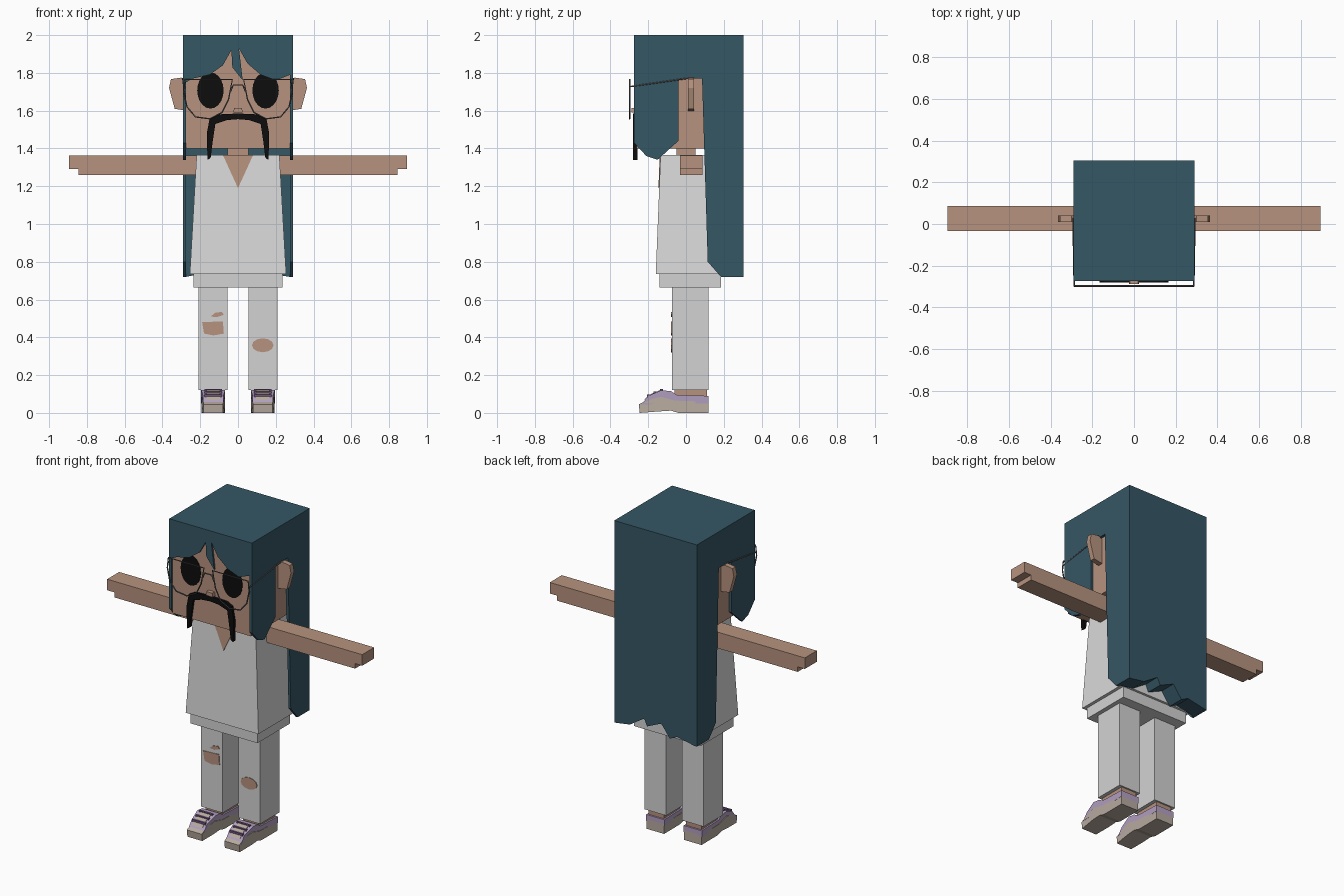
import bpy, bmesh, math
from mathutils import Vector

if "Cube" in bpy.data.objects:
    bpy.data.objects.remove(bpy.data.objects["Cube"], do_unlink=True)


def material(name, r, g, b):
    m = bpy.data.materials.new(name)
    m.use_nodes = True
    m.diffuse_color = (r, g, b, 1)
    m.node_tree.nodes["Principled BSDF"].inputs["Base Color"].default_value = (r, g, b, 1)
    return m


skin = material("skin", .47, .29, .21)
teal = material("hair_teal", .036, .095, .13)
white = material("shirt_white", .70, .70, .70)
cloth = material("trouser_grey", .65, .65, .65)
black = material("black", .004, .004, .004)
metal = material("frame_grey", .11, .11, .11)
beige = material("shoe_beige", .48, .41, .35)
lilac = material("shoe_lilac", .45, .35, .54)
plum = material("lace_plum", .16, .09, .20)


def finish(name, bm, mat):
    bmesh.ops.recalc_face_normals(bm, faces=bm.faces)
    mesh = bpy.data.meshes.new(name)
    bm.to_mesh(mesh)
    bm.free()
    mesh.materials.append(mat)
    ob = bpy.data.objects.new(name, mesh)
    bpy.context.collection.objects.link(ob)
    return ob


def prism(name, pts, axis, lo, hi, mat):
    """Extrude a flat outline along x (points are y, z) or y (points are x, z)."""
    bm = bmesh.new()
    place = (lambda p, d: (d, *p)) if axis == "x" else (lambda p, d: (p[0], d, p[1]))
    face = bm.faces.new([bm.verts.new(place(p, lo)) for p in pts])
    ext = bmesh.ops.extrude_face_region(bm, geom=[face])
    step = Vector(place((0, 0), hi - lo))
    bmesh.ops.translate(bm, vec=step, verts=[v for v in ext["geom"] if isinstance(v, bmesh.types.BMVert)])
    return finish(name, bm, mat)


def box(name, x, y, z, mat, top=(1, 1)):
    """Box from ranges; top scales the upper face."""
    bm = bmesh.new()
    bmesh.ops.create_cube(bm, size=1)
    for v in bm.verts:
        sx, sy = top if v.co.z > 0 else (1, 1)
        v.co = (sum(x) / 2 + v.co.x * (x[1] - x[0]) * sx,
                sum(y) / 2 + v.co.y * (y[1] - y[0]) * sy,
                sum(z) / 2 + v.co.z * (z[1] - z[0]))
    return finish(name, bm, mat)


def wire(name, pts, closed, mat=metal, radius=.004):
    cu = bpy.data.curves.new(name, "CURVE")
    cu.dimensions = "3D"
    cu.bevel_depth = radius
    cu.bevel_resolution = 1
    sp = cu.splines.new("POLY")
    sp.points.add(len(pts) - 1)
    for p, co in zip(sp.points, pts):
        p.co = (*co, 1)
    sp.use_cyclic_u = closed
    cu.materials.append(mat)
    ob = bpy.data.objects.new(name, cu)
    bpy.context.collection.objects.link(ob)
    return ob


def oval(cx, cz, rx, rz, n=20):
    return [(cx + rx * math.cos(math.tau * i / n), cz + rz * math.sin(math.tau * i / n)) for i in range(n)]


def span(s, a, b):
    return tuple(sorted((s * a, s * b)))


# Head, neck and torso
FACE = -.263
box("head", (-.274, .274), (FACE, .2), (1.4, 1.95), skin)
box("neck", (-.055, .055), (-.05, .05), (1.34, 1.41), skin)
box("shirt", (-.255, .255), (-.16, .2), (.735, 1.365), white, top=(.86, .86))
box("shirt_hem", (-.235, .235), (-.14, .185), (.665, .74), cloth)
neckline = prism("neckline_skin", [(-.08, 1.365), (.08, 1.365), (0, 1.19)], "y", -.004, .002, skin)
for v in neckline.data.vertices:
    v.co.y += -.135 - .025 * (1.365 - v.co.z) / .63

# Hair: crown, fringe, long back panel with ragged hem
box("hair_crown", (-.276, .276), (-.274, .304), (1.94, 2), teal)
prism("hair_fringe", [(-.276, 2), (-.276, 1.75), (-.24, 1.77), (-.15, 1.79), (-.08, 1.84),
                      (-.035, 1.92), (-.03, 1.83), (.025, 1.76), (.005, 1.93), (.05, 1.85),
                      (.12, 1.79), (.2, 1.76), (.276, 1.79), (.276, 2)], "y", -.275, FACE + .003, teal)
prism("hair_back", [(-.276, 2), (-.276, .72), (-.15, .745), (-.1, .72), (-.04, .80), (.06, .755),
                    (.08, .80), (.18, .735), (.276, .72), (.276, 2)], "y", .2, .305, teal)

# Face
prism("nose", [(-.025, 1.59), (.025, 1.59), (.02, 1.615), (-.02, 1.615)], "y", -.288, FACE, skin)
half = [(.11, 1.58), (.15, 1.56), (.165, 1.48), (.165, 1.43), (.16, 1.34), (.145, 1.35),
        (.135, 1.43), (.12, 1.53), (.06, 1.55)]
prism("moustache", [(0, 1.585)] + half + [(0, 1.555)] + [(-x, z) for x, z in reversed(half)],
      "y", -.28, -.256, black)

side_hair = [(-.275, 2), (-.275, 1.43), (-.21, 1.36), (-.15, 1.34), (-.04, 1.44), (-.04, 1.77),
             (.085, 1.77), (.115, .8), (.185, .72), (.305, .72), (.305, 2)]
ear = [(.26, 1.75), (.30, 1.775), (.355, 1.767), (.365, 1.72), (.335, 1.61), (.26, 1.597)]
lens = [(.03, 1.765), (.05, 1.66), (.085, 1.59), (.15, 1.557), (.225, 1.567), (.27, 1.62),
        (.287, 1.7), (.28, 1.765)]
shoe_sole = [(-.245, 0), (-.25, .045), (-.2, .07), (-.13, .085), (-.06, .065), (.12, .06),
             (.12, 0), (-.04, 0), (-.08, .012), (-.14, .008)]
shoe_top = [(-.235, .045), (-.2, .09), (-.13, .12), (-.08, .115), (-.05, .095), (.12, .09), (.12, .05)]

for s, side in ((1, "left"), (-1, "right")):
    prism(side + "_side_hair", side_hair, "x", *span(s, .274, .29), teal)
    prism(side + "_ear", [(s * x, z) for x, z in ear], "y", .01, .042, skin)
    prism(side + "_eye", oval(s * .146, 1.707, .07, .096), "y", FACE - .004, FACE + .002, black)

    # Glasses
    wire(side + "_lens_rim", [(s * x, -.298, z) for x, z in lens], True)
    wire(side + "_temple", [(s * .287, -.298, 1.727), (s * .292, 0, 1.77), (s * .292, .03, 1.77)], False)

    # Arm with thinner fingertips
    box(side + "_arm", span(s, .2, .845), (-.033, .087), (1.26, 1.362), skin)
    box(side + "_fingers", span(s, .84, .895), (-.033, .087), (1.292, 1.362), skin)

    # Leg and shoe
    box(side + "_trouser_leg", span(s, .055, .208), (-.075, .12), (.12, .67), cloth)
    box(side + "_ankle", span(s, .078, .185), (-.06, .11), (.07, .125), skin)
    sole = prism(side + "_shoe_sole", shoe_sole, "x", *span(s, .07, .193), beige)
    upper = prism(side + "_shoe_upper", shoe_top, "x", *span(s, .068, .195), lilac)
    for part in (sole, upper):
        for v in part.data.vertices:
            if v.co.y < -.19:
                v.co.x = s * .131 + (v.co.x - s * .131) * .85
    # Tongue panel and laces follow the slope of the upper
    prism(side + "_shoe_tongue", [(-.222, .068), (-.2, .094), (-.13, .124), (-.13, .118), (-.2, .088)],
          "x", *span(s, .095, .168), beige)
    for i, (y, z) in enumerate(((-.2, .094), (-.165, .109), (-.13, .122))):
        box(f"{side}_lace_{i}", span(s, .085, .178), (y - .007, y + .007), (z - .01, z + .004), plum)

wire("glasses_bridge", [(-.04, -.298, 1.7), (-.025, -.298, 1.735), (.025, -.298, 1.735),
                        (.04, -.298, 1.7)], False)

# Ripped knees
prism("left_knee_rip", oval(.131, .358, .057, .037, 12), "y", -.079, -.073, skin)
prism("right_knee_rip", [(-.19, .48), (-.08, .485), (-.075, .42), (-.13, .41), (-.18, .42)],
      "y", -.079, -.073, skin)
prism("right_small_rip", [(-.145, .51), (-.12, .53), (-.085, .535), (-.075, .52), (-.11, .507)],
      "y", -.079, -.073, skin)
